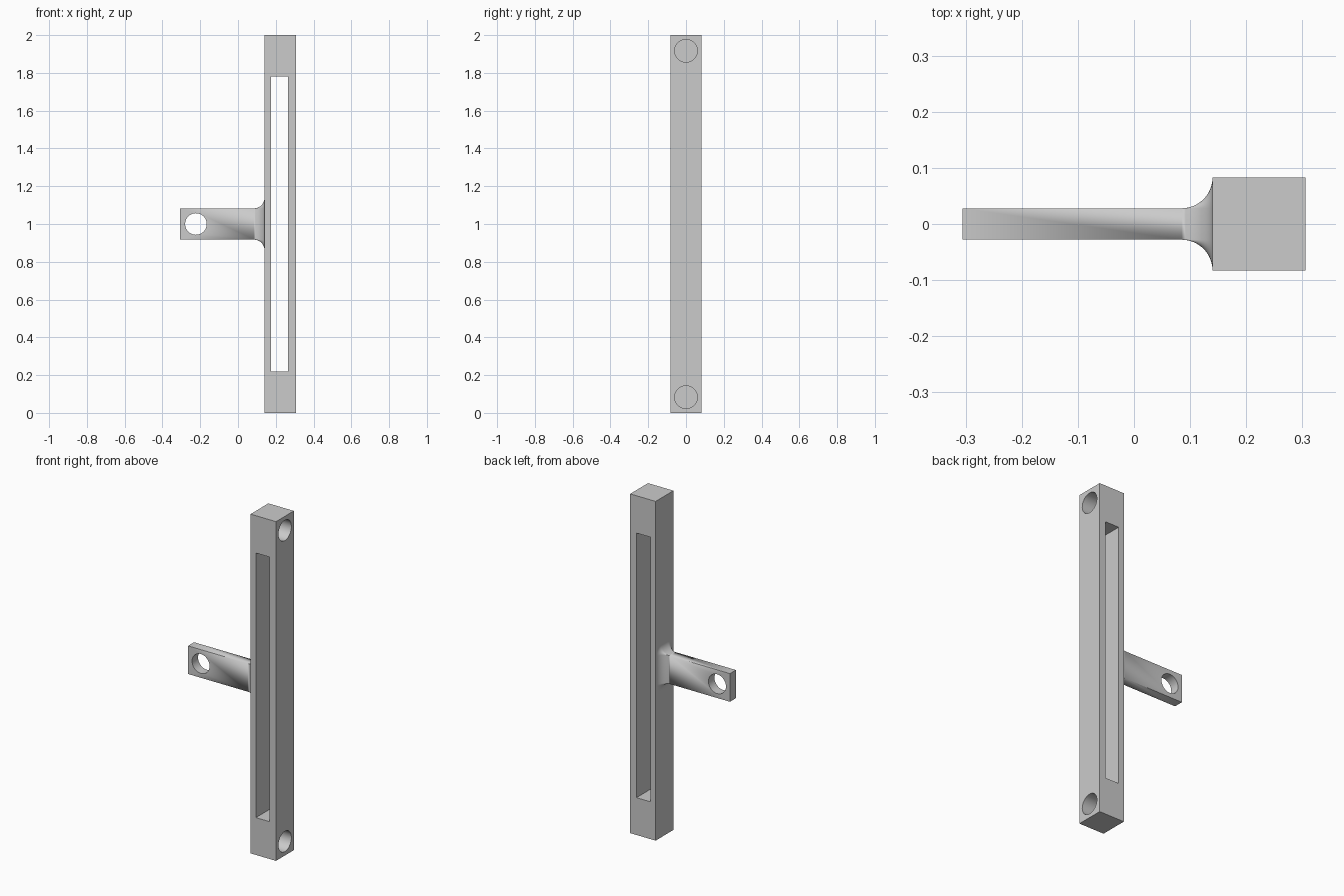
import bpy, bmesh
from math import sin, cos, pi, sqrt
from mathutils import Matrix, Vector

cube = bpy.data.objects.get("Cube")
if cube:
    bpy.data.objects.remove(cube)

grey = bpy.data.materials.new("plain grey")
grey.use_nodes = True
colour = (0.6, 0.6, 0.6, 1)
grey.diffuse_color = colour
grey.node_tree.nodes["Principled BSDF"].inputs["Base Color"].default_value = colour

HALF = 0.083      # half width of the square bar
THIN = 0.028      # half thickness of the arm
FILLET = HALF - THIN
END = 0.306       # outermost x on both sides
FACE = END - 2 * HALF


def finish(name, bm):
    bmesh.ops.recalc_face_normals(bm, faces=bm.faces)
    mesh = bpy.data.meshes.new(name)
    bm.to_mesh(mesh)
    bm.free()
    obj = bpy.data.objects.new(name, mesh)
    bpy.context.collection.objects.link(obj)
    mesh.materials.append(grey)
    return obj


def box(name, size, centre):
    bm = bmesh.new()
    bmesh.ops.create_cube(bm, size=1)
    bmesh.ops.scale(bm, vec=size, verts=bm.verts)
    bmesh.ops.translate(bm, vec=centre, verts=bm.verts)
    return finish(name, bm)


def cylinder(name, radius, depth, centre, axis):
    bm = bmesh.new()
    turn = Matrix.Rotation(pi / 2, 4, axis)
    bmesh.ops.create_cone(bm, cap_ends=True, segments=64, radius1=radius,
                          radius2=radius, depth=depth,
                          matrix=Matrix.Translation(centre) @ turn)
    return finish(name, bm)


def cut(obj, cutters):
    for c in cutters:
        mod = obj.modifiers.new("cut", 'BOOLEAN')
        mod.operation = 'DIFFERENCE'
        mod.solver = 'EXACT'
        mod.object = c
    bpy.ops.object.select_all(action='DESELECT')
    bpy.context.view_layer.objects.active = obj
    obj.select_set(True)
    for mod in list(obj.modifiers):
        bpy.ops.object.modifier_apply(modifier=mod.name)
    for c in cutters:
        bpy.data.objects.remove(c)
    bpy.ops.object.shade_smooth_by_angle(angle=pi / 6)


# Upright bar with a long slot and a blind hole near each end
bar = box("upright_bar", (2 * HALF, 2 * HALF, 2), (FACE + HALF, 0, 1))
cutters = [box("slot_cutter", (0.09, 1, 1.56), (0.22, 0, 1))]
for z in (HALF, 2 - HALF):
    cutters.append(cylinder("end_hole_cutter", 0.06, 0.24, (END, 0, z), 'Y'))
cut(bar, cutters)

# Flat arm, lofted along x and flaring into the bar with a round fillet
STEPS, CORNER = 12, 8
sections = [(-END, 0)]
for i in range(STEPS + 1):
    a = pi / 2 * i / STEPS
    sections.append((FACE - FILLET + FILLET * sin(a), FILLET * (1 - cos(a))))

bm = bmesh.new()
rings = []
for x, grow in sections:
    ring = []
    for k, (sy, sz) in enumerate(((1, 1), (-1, 1), (-1, -1), (1, -1))):
        for j in range(CORNER + 1):
            a = pi / 2 * (k + j / CORNER)
            ring.append(bm.verts.new((x, sy * THIN + grow * cos(a),
                                      1 + sz * HALF + grow * sin(a))))
    rings.append(ring)
count = len(rings[0])
for r1, r2 in zip(rings, rings[1:]):
    for i in range(count):
        j = (i + 1) % count
        bm.faces.new((r1[i], r1[j], r2[j], r2[i]))
bm.faces.new(rings[0])
bm.faces.new(rings[-1])
bmesh.ops.remove_doubles(bm, verts=bm.verts, dist=0.00005)
arm = finish("side_arm", bm)
cut(arm, [cylinder("arm_hole_cutter", 0.057, 0.5, (HALF - END, 0, 1), 'X')])
